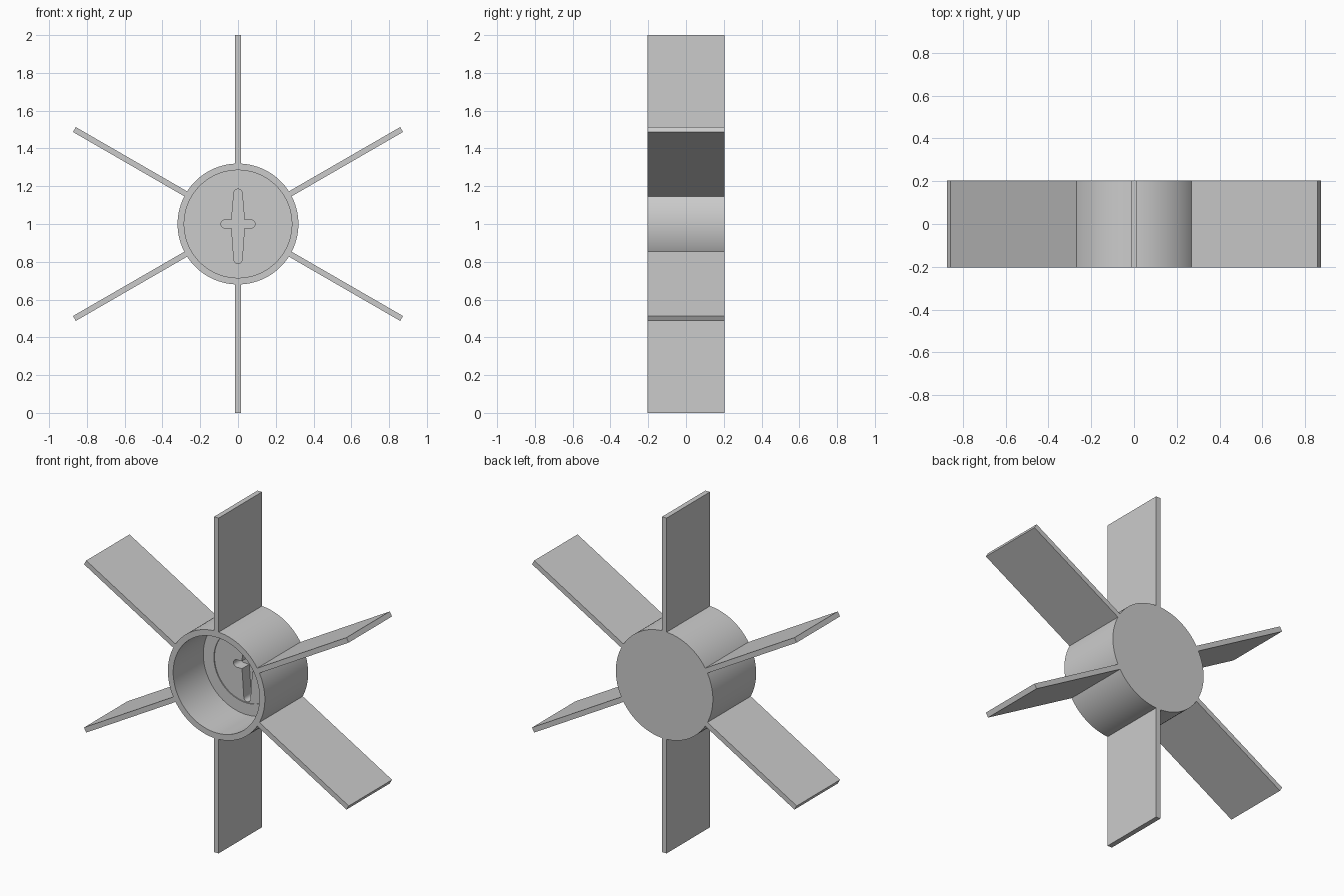
import bpy, bmesh, math
from mathutils import Matrix, Vector

cube = bpy.data.objects.get("Cube")
if cube:
    bpy.data.objects.remove(cube, do_unlink=True)

HALF = 0.204          # half depth of the wheel
FLOOR = 0.08          # y of the floor inside the hub
CENTRE = Vector((0, 0, 1))

grey = bpy.data.materials.new("plain grey")
grey.use_nodes = True
colour = (0.6, 0.6, 0.6, 1)
grey.diffuse_color = colour
grey.node_tree.nodes["Principled BSDF"].inputs["Base Color"].default_value = colour


def make_object(name, bm):
    bmesh.ops.recalc_face_normals(bm, faces=bm.faces)
    mesh = bpy.data.meshes.new(name)
    bm.to_mesh(mesh)
    bm.free()
    mesh.materials.append(grey)
    obj = bpy.data.objects.new(name, mesh)
    obj.location = CENTRE
    bpy.context.collection.objects.link(obj)
    return obj


def arc(cx, cz, r, start, end, steps=8):
    angles = [math.radians(start + (end - start) * i / steps) for i in range(steps + 1)]
    return [(cx + r * math.cos(a), cz + r * math.sin(a)) for a in angles]


def extruded(name, outline, y0, y1):
    bm = bmesh.new()
    face = bm.faces.new([bm.verts.new((x, y0, z)) for x, z in outline])
    grown = bmesh.ops.extrude_face_region(bm, geom=[face])["geom"]
    verts = [g for g in grown if isinstance(g, bmesh.types.BMVert)]
    bmesh.ops.translate(bm, verts=verts, vec=(0, y1 - y0, 0))
    return make_object(name, bm)


# Hub: cup turned around the y axis, open at the front
profile = [(0, HALF), (0.32, HALF), (0.32, -HALF), (0.285, -HALF),
           (0.285, FLOOR), (0.215, FLOOR), (0.215, FLOOR + 0.006), (0, FLOOR + 0.006)]
bm = bmesh.new()
points = [bm.verts.new((r, y, 0)) for r, y in profile]
edges = [bm.edges.new(pair) for pair in zip(points, points[1:])]
bmesh.ops.spin(bm, geom=points + edges, cent=(0, 0, 0), axis=(0, 1, 0),
               angle=math.tau, steps=96)
bmesh.ops.remove_doubles(bm, verts=bm.verts, dist=0.0001)
hub = make_object("hub", bm)

# Cross-shaped socket: a tapered upright slot and a short level one
upright = (arc(0, 0.163, 0.022, 0, 180) + [(-0.034, 0.02), (-0.034, -0.02)]
           + arc(0, -0.188, 0.022, 180, 360) + [(0.034, -0.02), (0.034, 0.02)])
level = arc(0.068, 0, 0.022, -90, 90) + arc(-0.068, 0, 0.022, 90, 270)
cutters = [extruded("upright_slot", upright, FLOOR - 0.04, FLOOR + 0.075),
           extruded("level_slot", level, FLOOR - 0.04, FLOOR + 0.075)]
for cutter in cutters:
    cutter.hide_render = True
    cut = hub.modifiers.new("socket", "BOOLEAN")
    cut.operation = "DIFFERENCE"
    cut.solver = "EXACT"
    cut.object = cutter
graph = bpy.context.evaluated_depsgraph_get()
cut_mesh = bpy.data.meshes.new_from_object(hub.evaluated_get(graph))
hub.modifiers.clear()
hub.data = cut_mesh
for cutter in cutters:
    bpy.data.objects.remove(cutter, do_unlink=True)

bpy.ops.object.select_all(action="DESELECT")
hub.select_set(True)
bpy.context.view_layer.objects.active = hub
bpy.ops.object.shade_smooth_by_angle(angle=math.radians(30))

# Six flat paddles around the hub
INNER, OUTER, THICK = 0.315, 1.0, 0.03
for i in range(6):
    bm = bmesh.new()
    bmesh.ops.create_cube(bm, size=1)
    bmesh.ops.scale(bm, verts=bm.verts, vec=(THICK, 2 * HALF, OUTER - INNER))
    bmesh.ops.translate(bm, verts=bm.verts, vec=(0, 0, (INNER + OUTER) / 2))
    bmesh.ops.rotate(bm, verts=bm.verts, cent=(0, 0, 0),
                     matrix=Matrix.Rotation(math.tau * i / 6, 3, "Y"))
    make_object(f"paddle_{i + 1}", bm)
